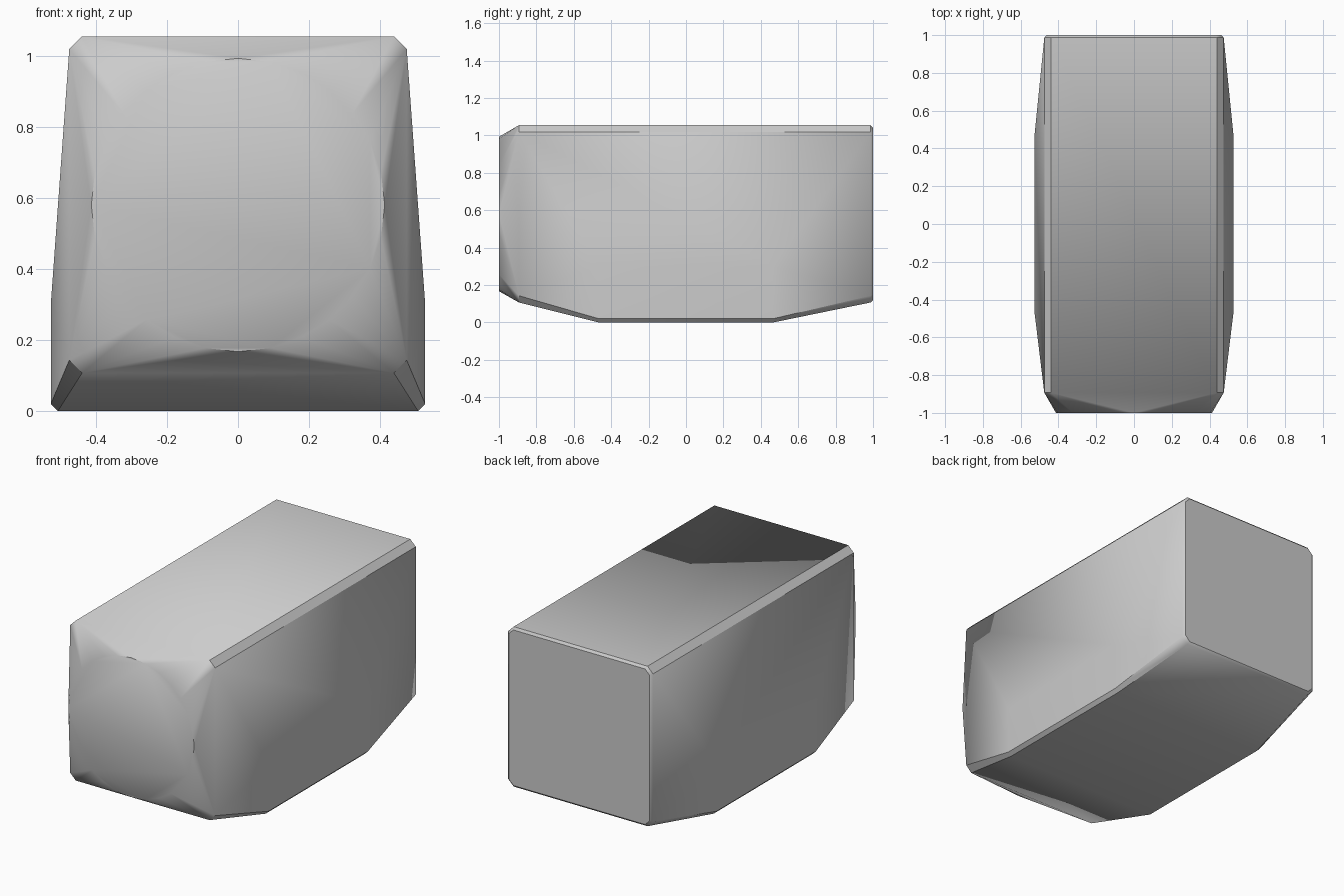
import bpy, bmesh, math

cube = bpy.data.objects.get("Cube")
if cube:
    bpy.data.objects.remove(cube)

grey = bpy.data.materials.new("plain grey")
grey.use_nodes = True
colour = (0.6, 0.6, 0.6, 1)
grey.diffuse_color = colour
grey.node_tree.nodes["Principled BSDF"].inputs["Base Color"].default_value = colour


def octagon(y, half, low, high, cut):
    """Chamfered rectangle across the body."""
    return [(s * x, y, z) for s in (-1, 1)
            for x, z in ((half, low + cut), (half - cut, low),
                         (half, high - cut), (half - cut, high))]


# Chamfered ends of the body
points = octagon(-0.893, 0.475, 0.107, 1.055, 0.036)
points += octagon(0.987, 0.475, 0.107, 1.055, 0.036)
points += octagon(1.0, 0.462, 0.12, 1.042, 0.03)

# Bulging belly
for sx in (-1, 1):
    for y in (-0.465, 0.465):
        points += [(sx * x, y, z) for x, z in
                   ((0.507, 0), (0.527, 0.02), (0.527, 0.3))]

# Round front face
SIDES = 28
for i in range(SIDES):
    a = math.tau * i / SIDES
    points.append((0.413 * math.cos(a), -1, 0.58 + 0.413 * math.sin(a)))

# Skin the sections into one convex shell
bm = bmesh.new()
for p in points:
    bm.verts.new(p)
hull = bmesh.ops.convex_hull(bm, input=bm.verts)
bmesh.ops.delete(bm, geom=[v for v in bm.verts if not v.link_faces], context='VERTS')
bmesh.ops.dissolve_limit(bm, angle_limit=math.radians(0.2),
                         verts=bm.verts, edges=bm.edges)
bmesh.ops.recalc_face_normals(bm, faces=bm.faces)
mesh = bpy.data.meshes.new("body_shell")
bm.to_mesh(mesh)
bm.free()
mesh.materials.append(grey)

body = bpy.data.objects.new("body_shell", mesh)
bpy.context.collection.objects.link(body)
bpy.context.view_layer.objects.active = body
body.select_set(True)
bpy.ops.object.shade_smooth_by_angle(angle=math.radians(40))
